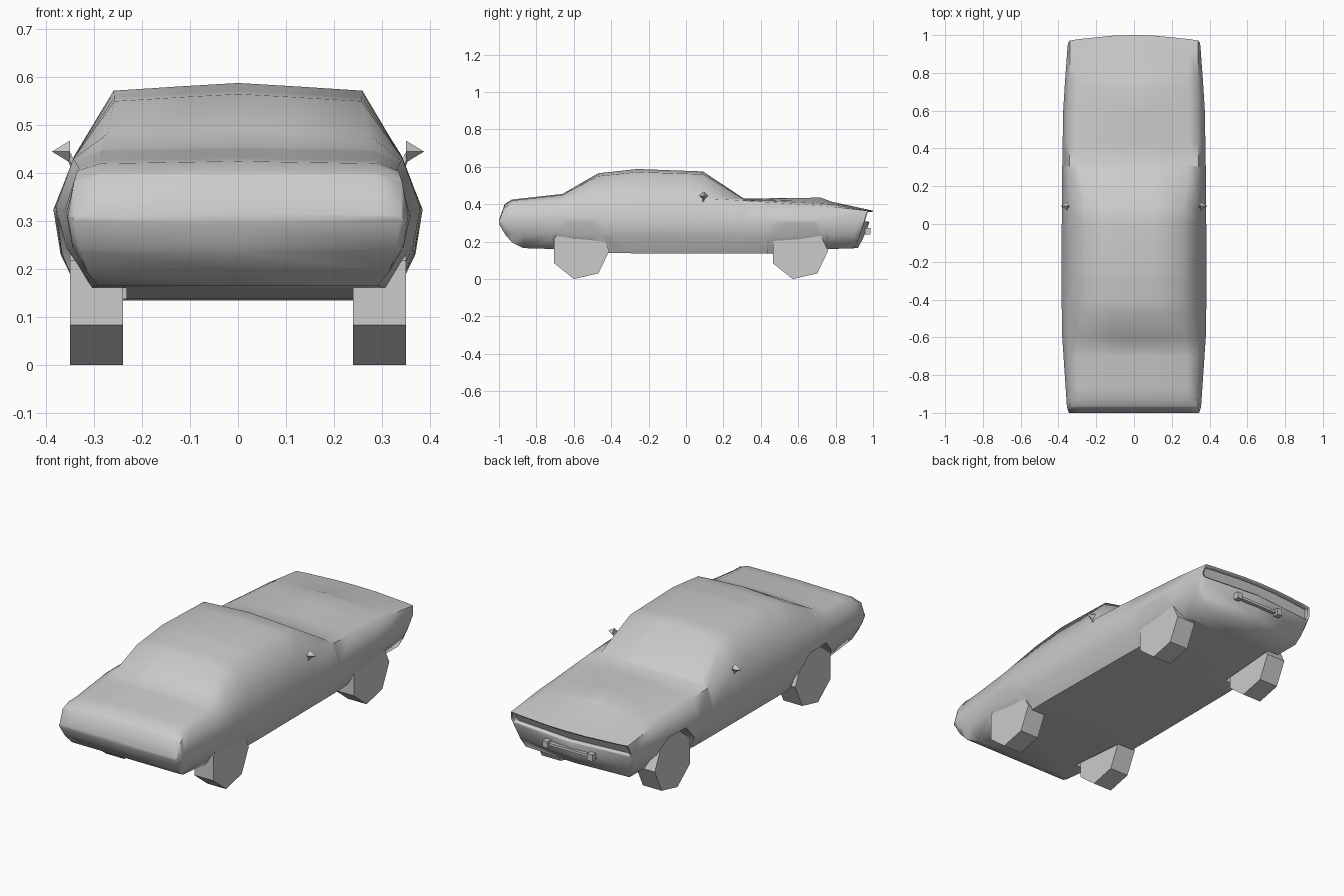
import bpy, bmesh, math
from mathutils import Matrix, Vector

cube = bpy.data.objects.get("Cube")
if cube:
    bpy.data.objects.remove(cube, do_unlink=True)

GREY = (0.6, 0.6, 0.6, 1)
paint = bpy.data.materials.new("plain grey")
paint.use_nodes = True
paint.diffuse_color = GREY
paint.node_tree.nodes["Principled BSDF"].inputs["Base Color"].default_value = GREY


def add_object(name, bm):
    bmesh.ops.recalc_face_normals(bm, faces=bm.faces[:])
    mesh = bpy.data.meshes.new(name)
    bm.to_mesh(mesh)
    bm.free()
    mesh.materials.append(paint)
    obj = bpy.data.objects.new(name, mesh)
    bpy.context.collection.objects.link(obj)
    return obj


def prism(name, start, end, r1, r2, sides, turn=0):
    """Cylinder or cone running from start to end."""
    start, end = Vector(start), Vector(end)
    axis = end - start
    bm = bmesh.new()
    bmesh.ops.create_cone(bm, cap_ends=True, segments=sides, radius1=r1, radius2=r2,
                          depth=axis.length, matrix=Matrix.Rotation(turn, 4, "Z"))
    spin = axis.to_track_quat("Z", "Y").to_matrix().to_4x4()
    bm.transform(Matrix.Translation((start + end) / 2) @ spin)
    return add_object(name, bm)


def box(name, centre, size):
    bm = bmesh.new()
    bmesh.ops.create_cube(bm, size=1)
    bm.transform(Matrix.Translation(centre) @ Matrix.Diagonal((*size, 1)))
    return add_object(name, bm)


def lerp(a, b, t):
    return a + (b - a) * t


def along(line, y):
    """Value of a (y, value) polyline at y."""
    for (y0, v0), (y1, v1) in zip(line, line[1:]):
        if y <= y1:
            return lerp(v0, v1, max(0, (y - y0) / (y1 - y0)))
    return line[-1][1]


# Character lines of the body, tail to nose
floor = [(-1, .295), (-.965, .235), (-.93, .195), (-.87, .165), (-.7, .16), (-.4, .138),
         (.43, .135), (.76, .16), (.93, .165), (.965, .21), (1, .3)]
crown = [(-1, .315), (-.97, .4), (-.93, .425), (-.66, .455), (-.47, .565), (-.26, .588),
         (.09, .575), (.31, .43), (.72, .435), (.78, .413), (1, .365)]
shoulder = [(-1, .312), (-.97, .397), (-.93, .42), (-.66, .45), (-.47, .55), (-.26, .572),
            (.09, .56), (.31, .425), (.78, .4), (1, .365)]
shoulder_x = [(-1, .29), (-.66, .28), (-.47, .258), (.09, .262), (.31, .29), (1, .29)]
belt = [(-1, .31), (-.97, .38), (-.93, .405), (-.6, .43), (0, .435), (.3, .42), (.75, .39), (1, .365)]
belt_in = [(-1, .005), (-.9, .03), (-.3, .043), (.6, .035), (1, .01)]
crest = [(-1, .305), (-.9, .32), (-.5, .33), (0, .315), (.7, .305), (1, .325)]
crest_x = [(-1, .345), (-.97, .355), (-.6, .38), (-.3, .385), (.3, .38), (.6, .375), (1, .35)]
tuck = [(-1, .01), (-.87, .07), (-.4, .06), (.4, .06), (.9, .07), (1, .01)]


def section(y):
    """Half cross-section from floor centre to crown centre."""
    low, high = along(floor, y), along(crown, y)
    wide, mid = along(crest_x, y), along(crest, y)
    edge_x, edge = along(shoulder_x, y), along(shoulder, y)
    under = along(tuck, y)
    half = [(0, low), (wide - under, low), (wide - under / 4, lerp(low, mid, .5)), (wide, mid),
            (wide - along(belt_in, y), along(belt, y)), (edge_x, edge),
            (.11, lerp(edge, high, .6)), (0, high)]
    nose = max(0, (y - .75) / .25)
    return [Vector((x, y - nose * (.25 * x * x + .3 * max(0, .365 - z) * nose ** 4), z)) for x, z in half]


# Body: loft of the sections, closed by a recessed grille
stations = sorted({p[0] for line in (floor, crown, shoulder, belt, crest_x) for p in line})
halves = [section(y) for y in stations]
for back in (.004, .025):
    halves.append([Vector((p.x * .97, p.y - back, lerp(.333, p.z, .8))) for p in section(1)])
bm = bmesh.new()
rings = []
for half in halves:
    mirrored = [Vector((-p.x, p.y, p.z)) for p in half[-2:0:-1]]
    rings.append([bm.verts.new(p) for p in half + mirrored])
for a, b in zip(rings, rings[1:]):
    for i in range(len(a)):
        j = (i + 1) % len(a)
        bm.faces.new((a[i], a[j], b[j], b[i]))
for ring in (rings[0], rings[-1]):
    bm.faces.new(ring)
body = add_object("body", bm)

# Wheels with their arches cut from the body
for end, y in (("rear", -.565), ("front", .605)):
    for side, s in (("left", 1), ("right", -1)):
        wheel = prism(f"{end}_{side}_wheel", (.24 * s, y, .151), (.35 * s, y, .151), .155, .155, 7)
        for v in wheel.data.vertices:
            v.co.y, v.co.z = 0, 0
        for i, v in enumerate(wheel.data.vertices):
            a = (i // 2) * math.tau / 7
            v.co = ((.24 if i % 2 else .35) * s, y + .155 * math.cos(a), .151 + .155 * math.sin(a))
        arch = prism(f"{end}_{side}_arch_cutter", (.232 * s, y, .14), (.5 * s, y, .14),
                     .18, .18, 8, math.pi / 8)
        cut = body.modifiers.new("arch", "BOOLEAN")
        cut.operation, cut.solver, cut.object = "DIFFERENCE", "EXACT", arch
        arch.hide_render = True
        arch.hide_set(True)

# Apply the cuts and smooth the bodywork
bpy.context.view_layer.update()
cut_mesh = bpy.data.meshes.new_from_object(body.evaluated_get(bpy.context.evaluated_depsgraph_get()))
body.modifiers.clear()
body.data = cut_mesh
for cutter in [o for o in bpy.data.objects if o.name.endswith("arch_cutter")]:
    bpy.data.objects.remove(cutter, do_unlink=True)
bpy.ops.object.select_all(action="DESELECT")
body.select_set(True)
bpy.context.view_layer.objects.active = body
bpy.ops.object.shade_smooth_by_angle(angle=math.radians(62))

# Door mirrors and front bumper guards
for side, s in (("left", 1), ("right", -1)):
    prism(f"{side}_mirror", (.35 * s, .095, .445), (.388 * s, .095, .445), .023, 0, 4)
    prism(f"{side}_mirror_stem", (.34 * s, .09, .405), (.354 * s, .095, .44), .006, .006, 4)
    box(f"{side}_bumper_guard", (.13 * s, .972, .255), (.03, .03, .035))
box("front_bumper_bar", (0, .966, .255), (.26, .02, .014))
